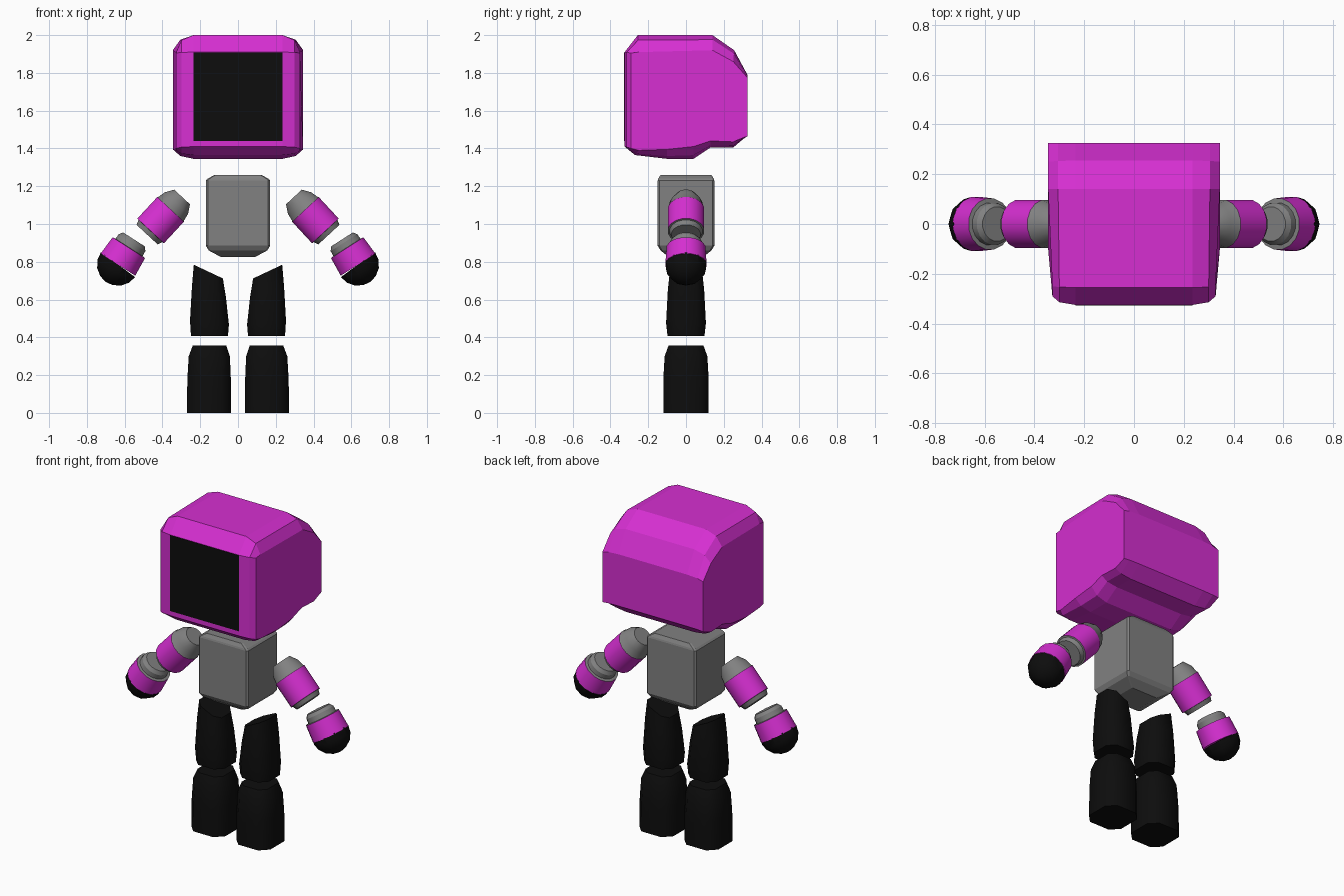
import bpy, bmesh, math
from mathutils import Vector

if "Cube" in bpy.data.objects:
    bpy.data.objects.remove(bpy.data.objects["Cube"])


def material(name, rgb):
    m = bpy.data.materials.new(name)
    m.diffuse_color = (*rgb, 1)
    m.use_nodes = True
    m.node_tree.nodes["Principled BSDF"].inputs["Base Color"].default_value = m.diffuse_color
    return m


MAGENTA = material("magenta", (0.67, 0.028, 0.64))
GREY = material("grey", (0.22, 0.22, 0.22))
BLACK = material("black", (0.004, 0.004, 0.004))


def loft(name, rings, mats, bands=None, smooth=0):
    """Skin closed rings in order and cap both ends; bands give a material per strip."""
    bm = bmesh.new()
    rows = [[bm.verts.new(p) for p in ring] for ring in rings]
    n = len(rows[0])
    bands = bands or [0] * (len(rows) - 1)
    for a, b, mat in zip(rows, rows[1:], bands):
        for i in range(n):
            j = (i + 1) % n
            bm.faces.new((a[i], a[j], b[j], b[i])).material_index = mat
    bm.faces.new(rows[0]).material_index = bands[0]
    bm.faces.new(rows[-1]).material_index = bands[-1]
    bmesh.ops.recalc_face_normals(bm, faces=bm.faces)
    me = bpy.data.meshes.new(name)
    bm.to_mesh(me)
    bm.free()
    ob = bpy.data.objects.new(name, me)
    bpy.context.collection.objects.link(ob)
    for m in mats:
        me.materials.append(m)
    if smooth:
        bpy.ops.object.select_all(action='DESELECT')
        ob.select_set(True)
        bpy.context.view_layer.objects.active = ob
        bpy.ops.object.shade_smooth_by_angle(angle=math.radians(smooth))
    return ob


def box_ring(hx, hy, z, cx=0, cut=0.0, slope=0.0):
    """Rectangle at height z, with optional cut corners and a slope along x."""
    if cut:
        pts = []
        for sx, sy in ((1, 1), (-1, 1), (-1, -1), (1, -1)):
            pair = [(sx * hx, sy * hy * (1 - cut)), (sx * hx * (1 - cut), sy * hy)]
            pts += pair if sx * sy > 0 else pair[::-1]
    else:
        pts = [(hx, hy), (-hx, hy), (-hx, -hy), (hx, -hy)]
    return [Vector((cx + x, y, z + slope * x)) for x, y in pts]


def limb(name, start, direction, stations, bands, mats, side, sides=16):
    """Turned limb along a slanted axis; stations are (distance, radius)."""
    d = Vector((direction[0], 0, direction[1])).normalized()
    u, v = Vector((0, 1, 0)), Vector((d.z, 0, -d.x))
    rings = []
    for t, r in stations:
        c = Vector((start[0], 0, start[1])) + d * t
        ring = []
        for k in range(sides):
            a = 2 * math.pi * (k + 0.5) / sides
            p = c + u * (r * math.cos(a)) + v * (r * math.sin(a))
            ring.append(Vector((p.x * side, p.y, p.z)))
        rings.append(ring)
    loft(name, rings, mats, bands, 32)


# Head: side-view profiles (y, z) at the middle and at the outer sides
middle = [(-.325, 1.91), (-.255, 2.0), (.14, 2.0), (.255, 1.92), (.325, 1.79), (.325, 1.47),
          (.25, 1.405), (.13, 1.405), (.04, 1.345), (-.10, 1.345), (-.27, 1.365), (-.325, 1.41)]
outer = [(-.29, 1.905), (-.25, 1.91), (.14, 1.92), (.25, 1.86), (.325, 1.775), (.325, 1.465),
         (.25, 1.435), (.13, 1.44), (.04, 1.41), (-.10, 1.395), (-.25, 1.39), (-.29, 1.40)]


def head_ring(x, f, side):
    ring = []
    for (y0, z0), (y1, z1) in zip(middle, outer):
        xx = x - 0.017 * f if y1 < -0.2 else x
        ring.append(Vector((side * xx, y0 + (y1 - y0) * f, z0 + (z1 - z0) * f)))
    return ring


steps = [(0.345, 1), (0.305, 0.3), (0.235, 0)]
loft("head", [head_ring(x, f, -1) for x, f in steps]
     + [head_ring(x, f, 1) for x, f in reversed(steps)], [MAGENTA])

# Dark face screen
screen = [[Vector((x, y, z)) for x, z in ((-.235, 1.44), (.235, 1.44), (.235, 1.909), (-.235, 1.909))]
          for y in (-0.328, -0.322)]
loft("face_screen", screen, [BLACK])

# Torso with softened top and bottom
loft("torso", [box_ring(hx, hy, z, cut=0.06) for hx, hy, z in (
    (.09, .09, .825), (.155, .135, .86), (.17, .15, .885), (.17, .15, 1.23),
    (.16, .147, 1.24), (.125, .135, 1.26))], [GREY])

for side, label in ((-1, "left"), (1, "right")):
    # Upper arm: grey shoulder, magenta sleeve, grey elbow
    limb("upper_arm_" + label, (.296, 1.143), (.68, -.733),
         [(0, .058), (.045, .086), (.085, .094), (.09, .098), (.245, .098), (.246, .088), (.272, .078)],
         [0, 0, 0, 1, 0, 0], [GREY, MAGENTA], side)
    # Forearm: grey wrist ring and magenta cuff
    limb("forearm_" + label, (.55, .918), (.54, -.84),
         [(0, .07), (.02, .085), (.05, .087), (.052, .104), (.158, .111)],
         [0, 0, 0, 1], [GREY, MAGENTA], side)
    # Hand: low-poly half ball
    limb("hand_" + label, (.635, .785), (.59, -.807),
         [(0.112 * math.sin(a), 0.112 * math.cos(a)) for a in (0, .4, .8, 1.2, 1.5)],
         None, [BLACK], side, 10)
    # Thigh with slanted top
    loft("thigh_" + label,
         [box_ring(hx, hy, z, side * cx, 0.45, side * sl) for hx, hy, z, cx, sl in (
             (.098, .098, .408, .151, 0), (.103, .105, .478, .151, .1),
             (.09, .096, .64, .154, .3), (.077, .083, .748, .157, .47))],
         [BLACK], None, 50)
    # Shin and foot block
    loft("shin_" + label,
         [box_ring(hx, hy, z, side * cx, 0.42) for hx, hy, z, cx in (
             (.117, .12, 0, .154), (.115, .12, .18, .153),
             (.109, .113, .30, .152), (.088, .092, .358, .151))],
         [BLACK], None, 50)
